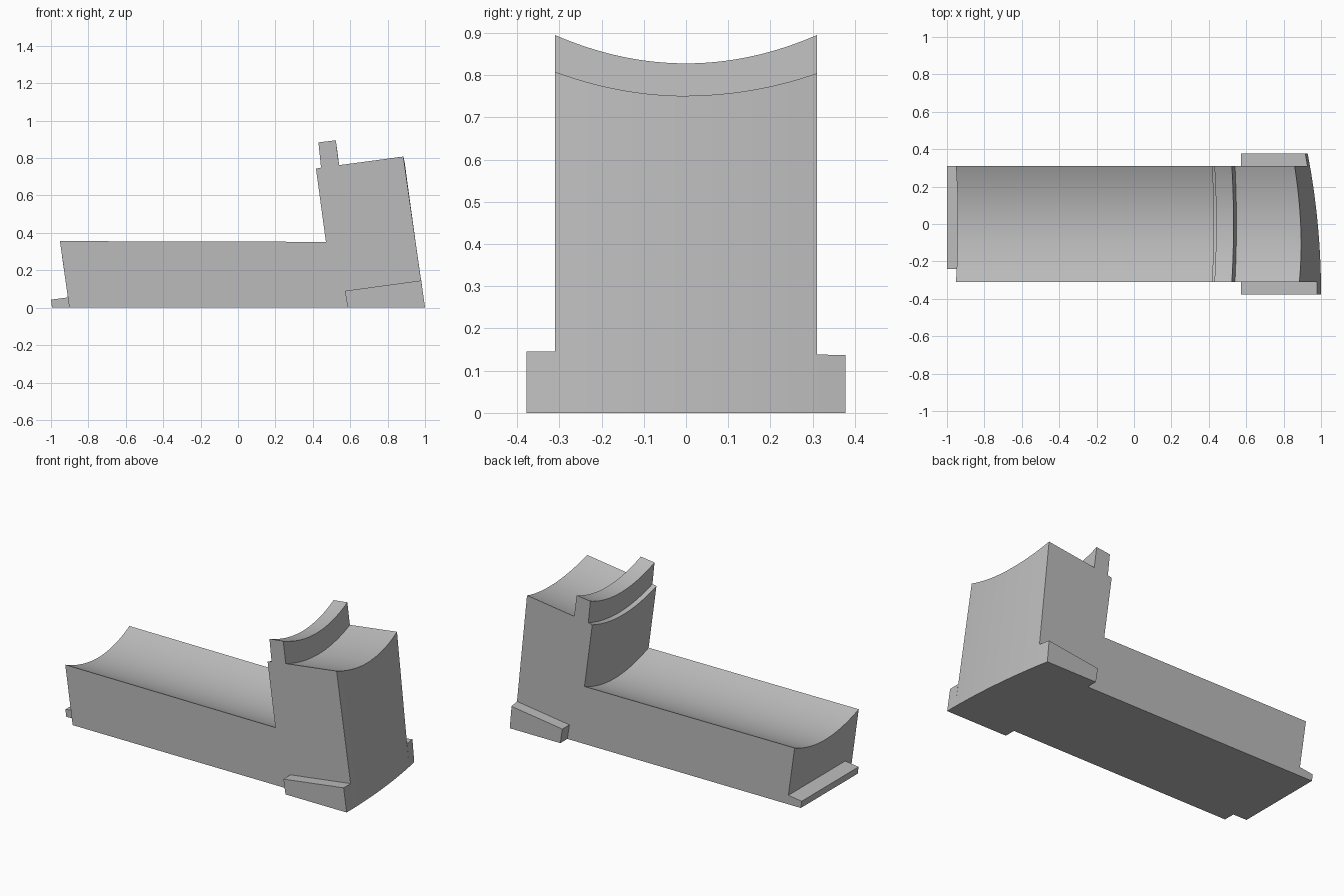
import bpy
import math

cube = bpy.data.objects.get("Cube")
if cube:
    bpy.data.objects.remove(cube, do_unlink=True)

grey = bpy.data.materials.new("plain grey")
grey.use_nodes = True
COLOUR = (0.5, 0.5, 0.5, 1)
grey.diffuse_color = COLOUR
grey.node_tree.nodes["Principled BSDF"].inputs["Base Color"].default_value = COLOUR

HALF = 0.31    # half width of the body
LEAN = 0.138   # slope of the leaning walls


def end_x(y, z):
    """Bowed, leaning outer wall at the heel end."""
    return 1 - 0.14 * z - (y + 0.37 - 0.26 * z) ** 2 / 7.8


def loft(name, section, y0, y1, steps):
    """Sweep a section function of y across the width and cap both sides."""
    rows = [[(x, y, z) for x, z in section(y)]
            for y in (y0 + (y1 - y0) * i / steps for i in range(steps + 1))]
    n = len(rows[0])
    verts = [v for row in rows for v in row]
    faces = [(i * n + j, (i + 1) * n + j, (i + 1) * n + (j + 1) % n, i * n + (j + 1) % n)
             for i in range(steps) for j in range(n)]
    faces += [tuple(reversed(range(n))), tuple(range(steps * n, steps * n + n))]
    mesh = bpy.data.meshes.new(name)
    mesh.from_pydata(verts, [], [tuple(reversed(f)) for f in faces])
    mesh.materials.append(grey)
    obj = bpy.data.objects.new(name, mesh)
    bpy.context.collection.objects.link(obj)
    bpy.ops.object.select_all(action="DESELECT")
    obj.select_set(True)
    bpy.context.view_layer.objects.active = obj
    # consistent outward normals
    bpy.ops.object.mode_set(mode="EDIT")
    bpy.ops.mesh.select_all(action="SELECT")
    bpy.ops.mesh.normals_make_consistent(inside=False)
    bpy.ops.object.mode_set(mode="OBJECT")
    bpy.ops.object.shade_smooth_by_angle(angle=math.radians(25))
    return obj


# Rim of the body at its sides: x, z and how far it dips at mid width
RIM = [(-0.952, 0.356, 0.07), (0.47, 0.352, 0.07),
       (0.417, 0.743, 0.058), (0.444, 0.749, 0.058),
       (0.430, 0.884, 0.067), (0.523, 0.895, 0.067),
       (0.540, 0.762, 0.057)]


def body_section(y):
    hollow = 1 - (y / HALF) ** 2
    points = [(-0.902, 0)]
    points += [(x + LEAN * dip * hollow, z - dip * hollow) for x, z, dip in RIM]
    z = 0.808 - 0.057 * hollow
    z -= 0.13 * (0.884 - end_x(y, z)) * (y > 0)
    return points + [(end_x(y, z), z), (end_x(y, 0), 0)]


def foot_section(y):
    z = 0.14
    for _ in range(4):
        z = 0.09 + 0.136 * (end_x(y, z) - 0.572)
    return [(0.586, 0), (0.572, 0.09), (end_x(y, z), z), (end_x(y, 0), 0)]


def toe_section(y):
    return [(-0.994, 0), (-1, 0.043), (-0.909, 0.055), (-0.902, 0)]


# L-shaped body with hollowed tops and a raised lip
loft("body", body_section, -HALF, HALF, 32)
# Side feet under the tall end
loft("right_foot", foot_section, -0.378, -HALF, 4)
loft("left_foot", foot_section, HALF, 0.378, 4)
# Thin ledge at the low end
loft("end_ledge", toe_section, -0.24, HALF, 1)
